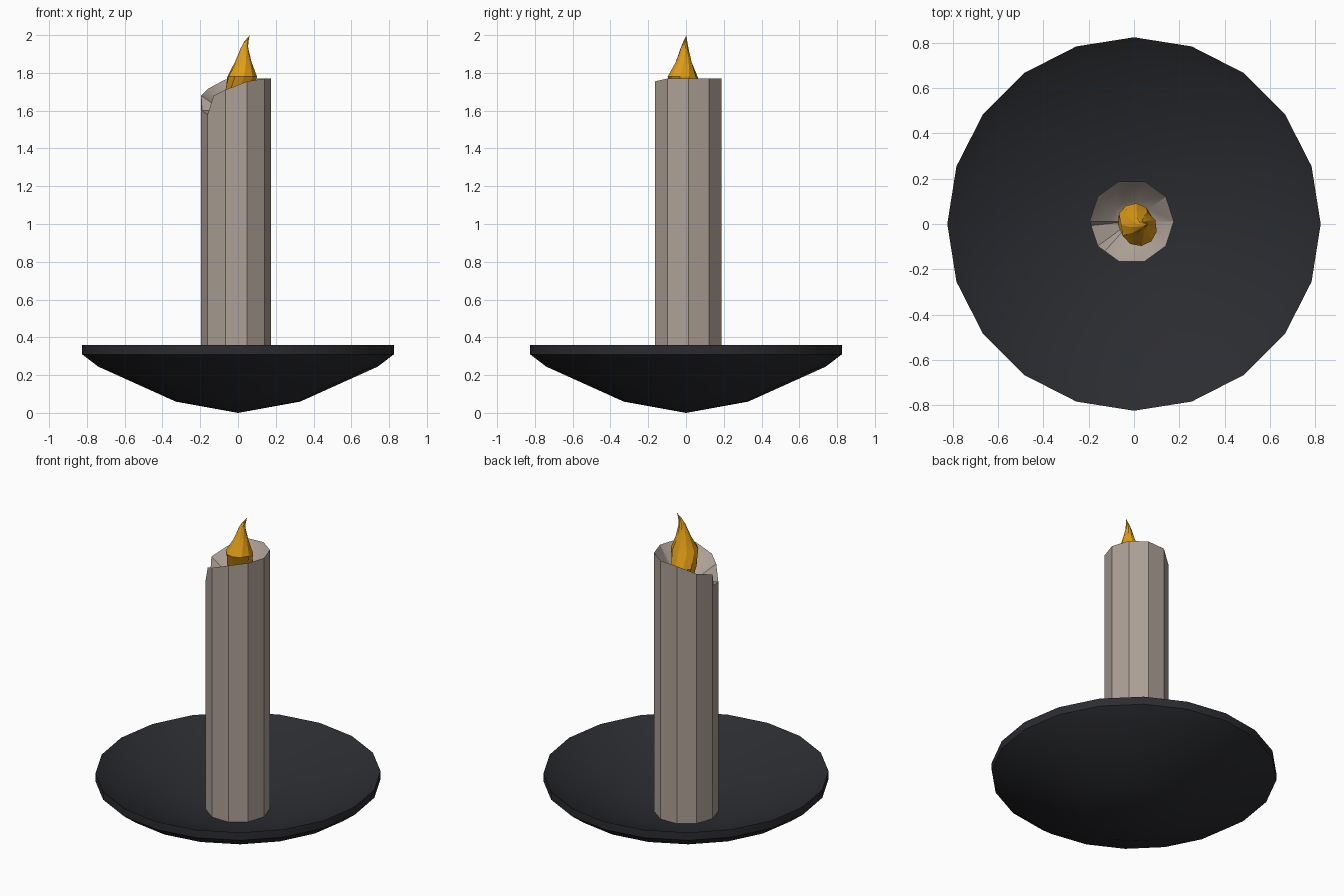
import bpy, bmesh
from math import radians, sin, cos, pi

if "Cube" in bpy.data.objects:
    bpy.data.objects.remove(bpy.data.objects["Cube"])


def build(name, rings, color, bottom=None, top=None):
    """Skin a stack of equal-length point rings; ends close to a pole or a flat face."""
    bm = bmesh.new()
    loops = [[bm.verts.new(p) for p in ring] for ring in rings]
    n = len(loops[0])
    for a, b in zip(loops, loops[1:]):
        for i in range(n):
            j = (i + 1) % n
            bm.faces.new((a[i], a[j], b[j], b[i]))
    for loop, pole in ((loops[0], bottom), (loops[-1], top)):
        if pole is None:
            bm.faces.new(loop)
        else:
            v = bm.verts.new(pole)
            for i in range(n):
                bm.faces.new((loop[i], loop[(i + 1) % n], v))
    bmesh.ops.recalc_face_normals(bm, faces=bm.faces)
    mesh = bpy.data.meshes.new(name)
    bm.to_mesh(mesh)
    bm.free()
    obj = bpy.data.objects.new(name, mesh)
    bpy.context.collection.objects.link(obj)
    mat = bpy.data.materials.new(name + "_colour")
    mat.diffuse_color = (*color, 1)
    mat.use_nodes = True
    mat.node_tree.nodes["Principled BSDF"].inputs["Base Color"].default_value = mat.diffuse_color
    mesh.materials.append(mat)
    bpy.ops.object.select_all(action='DESELECT')
    obj.select_set(True)
    bpy.context.view_layer.objects.active = obj
    bpy.ops.object.shade_smooth_by_angle(angle=radians(30))
    return obj


def ring(r, z, n, cx=0, cy=0, turn=0):
    return [(cx + r * cos(2 * pi * i / n + turn),
             cy + r * sin(2 * pi * i / n + turn), z) for i in range(n)]


# Dish: 20-sided shallow bowl, outside then over the rim to the inside
dish_profile = [(0.33, 0.06), (0.74, 0.245), (0.825, 0.31), (0.825, 0.36),
                (0.74, 0.30), (0.33, 0.14)]
build("dish", [ring(r, z, 20) for r, z in dish_profile], (0.024, 0.025, 0.03),
      bottom=(0, 0, 0), top=(0, 0, 0.095))

# Candle: 10-sided column, burnt-down rim with a notch, hollow top
rim = [(0, 1.77), (36, 1.77), (72, 1.77), (108, 1.765), (144, 1.715), (180, 1.68),
       (186, 1.60), (216, 1.58), (228, 1.68), (252, 1.71), (288, 1.755), (324, 1.77)]
CX, CY, R = -0.01, 0.012, 0.186


def candle_point(angle, scale, z):
    # keep extra rim points on the flat sides of the decagon
    off = radians(angle % 36 - 18)
    r = R * scale * cos(radians(18)) / cos(off)
    return (CX + r * cos(radians(angle)), CY + r * sin(radians(angle)), z)


build("candle", [[candle_point(a, 1, 0.09) for a, z in rim],
                 [candle_point(a, 1, z) for a, z in rim],
                 [candle_point(a, 0.5, 1.6 + (z - 1.6) * 0.2) for a, z in rim]],
      (0.42, 0.355, 0.305), top=(CX, CY, 1.58))

# Flame: leaning, twisted teardrop (radius, height, centre x, centre y)
flame_profile = [(0.05, 1.60, 0.0, 0.015), (0.077, 1.69, 0.004, 0.015),
                 (0.080, 1.78, 0.022, -0.018), (0.043, 1.86, 0.028, -0.012),
                 (0.021, 1.93, 0.034, -0.008), (0.011, 1.965, 0.044, -0.004)]
build("flame", [ring(r, z, 10, x, y, 0.22 * i)
                for i, (r, z, x, y) in enumerate(flame_profile)],
      (0.75, 0.34, 0.008), bottom=(0, 0.015, 1.575), top=(0.062, 0.002, 2.0))
